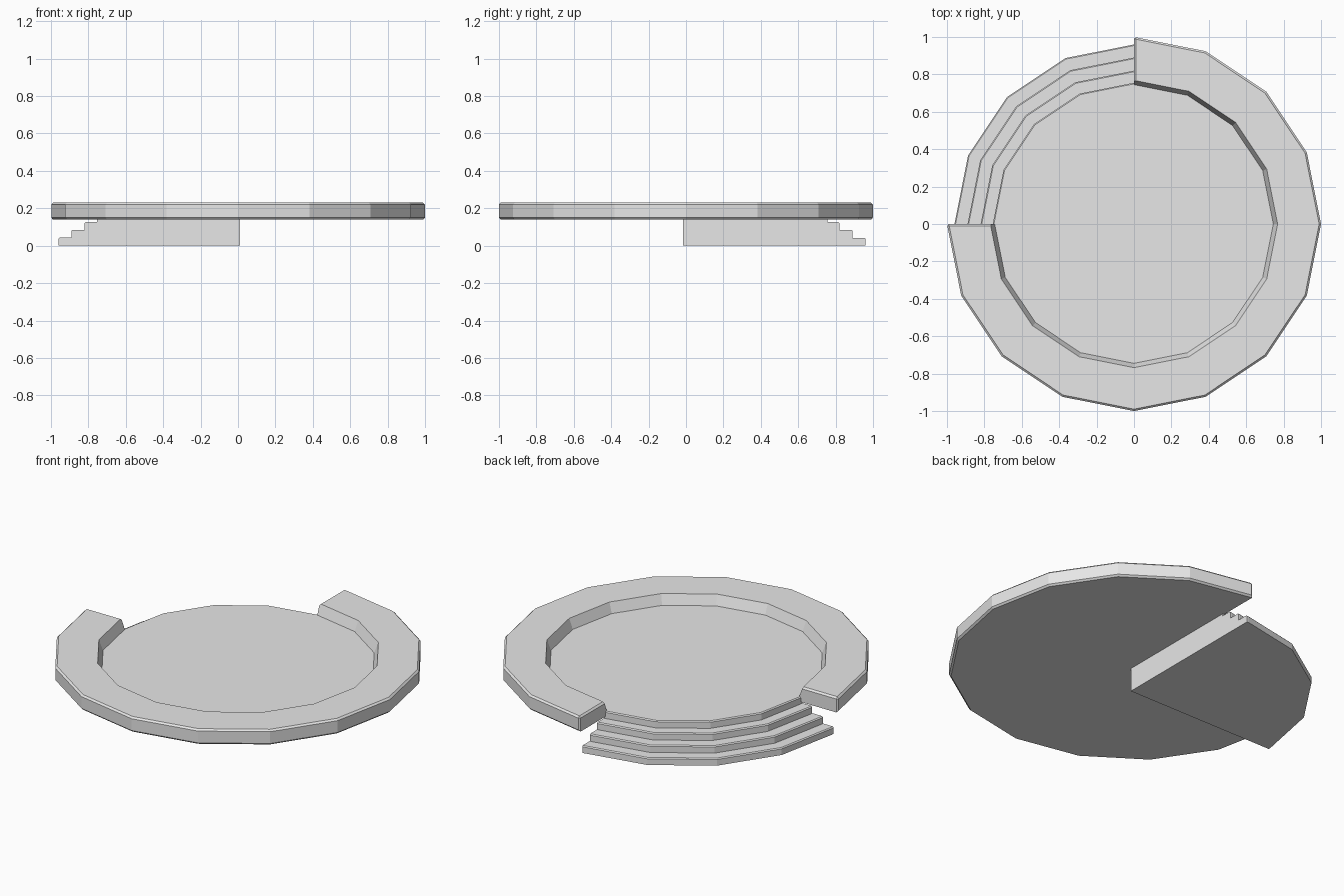
import bpy, bmesh, math

if "Cube" in bpy.data.objects:
    bpy.data.objects.remove(bpy.data.objects["Cube"])

SIDES = 16
STEP = 2 * math.pi / SIDES

gray = bpy.data.materials.new("stone gray")
gray.diffuse_color = (0.8, 0.8, 0.8, 1)
gray.use_nodes = True
gray.node_tree.nodes["Principled BSDF"].inputs["Base Color"].default_value = gray.diffuse_color


def finish(bm, name):
    bmesh.ops.remove_doubles(bm, verts=bm.verts, dist=1e-5)
    bmesh.ops.recalc_face_normals(bm, faces=bm.faces)
    mesh = bpy.data.meshes.new(name)
    bm.to_mesh(mesh)
    bm.free()
    mesh.materials.append(gray)
    obj = bpy.data.objects.new(name, mesh)
    bpy.context.collection.objects.link(obj)
    return obj


def loft(columns):
    """Skin equal-length closed sections and cap both ends."""
    bm = bmesh.new()
    rows = [[bm.verts.new(p) for p in col] for col in columns]
    bmesh.ops.remove_doubles  # sections stay separate until finish
    n = len(rows[0])
    for a, b in zip(rows, rows[1:]):
        for j in range(n):
            k = (j + 1) % n
            bm.faces.new((a[j], a[k], b[k], b[j]))
    caps = [bm.faces.new(rows[0]), bm.faces.new(rows[-1])]
    bmesh.ops.recalc_face_normals(bm, faces=bm.faces)
    return bm, rows, caps


def ray(angle, r, z):
    return (r * math.cos(angle), r * math.sin(angle), z)


# Raised rim: three quarters of a ring with a sloping inner wall
section = [(0.745, 0.14), (0.745, 0.17), (0.768, 0.23), (1, 0.23), (1, 0.14)]
bm, rows, caps = loft([[ray(-math.pi + i * STEP, r, z) for r, z in section]
                       for i in range(13)])
outer = {v for row in rows for v in row[3:]}
along = [e for e in bm.edges if e.verts[0] in outer and e.verts[1] in outer
         and abs(e.verts[0].co.z - e.verts[1].co.z) < 0.01]
ends = [e for f in caps for e in f.edges
        if max(v.co.z for v in e.verts) > 0.2
        and (e.verts[0] in outer or e.verts[1] in outer)]
bmesh.ops.bevel(bm, geom=list(set(along + ends)), offset=0.01, segments=1,
                affect='EDGES', clamp_overlap=True)
finish(bm, "raised_rim")

# Sunken floor disc with a chamfered top edge
R, B = 0.755, 0.006
bm = bmesh.new()
loops = [[bm.verts.new(ray(i * STEP, r, z)) for i in range(SIDES)]
         for r, z in ((R, 0.14), (R, 0.17 - B), (R - B, 0.17))]
for a, b in zip(loops, loops[1:]):
    for i in range(SIDES):
        k = (i + 1) % SIDES
        bm.faces.new((a[i], a[k], b[k], b[i]))
bm.faces.new(loops[0])
bm.faces.new(loops[-1])
finish(bm, "floor_disc")

# Quarter-round staircase below the opening
APEX = (0.01, -0.015)
profile = [(0.96, 0)]
for i, r in enumerate((0.96, 0.89, 0.82)):
    h = 0.0425 * (i + 1)
    profile += [(r, h - B), (r - B, h)]
    profile.append(((0.89, 0.82, R)[i], h))
profile.append((R, 0.14))


def stair_column(angle, dx=0, dy=0):
    pts = [ray(angle, r, z) for r, z in profile]
    pts = [(x + dx, y + dy, z) for x, y, z in pts]
    return [(*APEX, 0)] + pts + [(*APEX, 0.14)]


columns = [stair_column(math.pi / 2, dx=APEX[0])]
columns += [stair_column(math.pi / 2 + i * STEP) for i in range(5)]
columns.append(stair_column(math.pi, dy=APEX[1]))

# Skin the staircase; faces that collapse at the apex become triangles
bm = bmesh.new()
rows = [[bm.verts.new(p) for p in col] for col in columns]
n = len(rows[0])
for a, b in zip(rows, rows[1:]):
    for j in range(n - 1):
        if j == 0:
            bm.faces.new((a[0], a[1], b[1]))
        elif j == n - 2:
            bm.faces.new((a[j], a[j + 1], b[j]))
        else:
            bm.faces.new((a[j], a[j + 1], b[j + 1], b[j]))
bm.verts.ensure_lookup_table()
for v in [rw[k] for rw in rows[1:] for k in (0, -1)]:
    v.co = rows[0][0].co if v.co.z < 0.01 else rows[0][-1].co
bmesh.ops.remove_doubles(bm, verts=bm.verts, dist=1e-5)
boundary = [e for e in bm.edges if e.is_boundary]
bmesh.ops.holes_fill(bm, edges=boundary, sides=0)
# Straight side walls
for face in [f for f in bm.faces if len(f.verts) > 20]:
    bm.faces.remove(face)
for end in (0, -1):
    wall = [bm.verts.new(p) for p in columns[end]]
    bm.faces.new(wall)
finish(bm, "quarter_steps")
